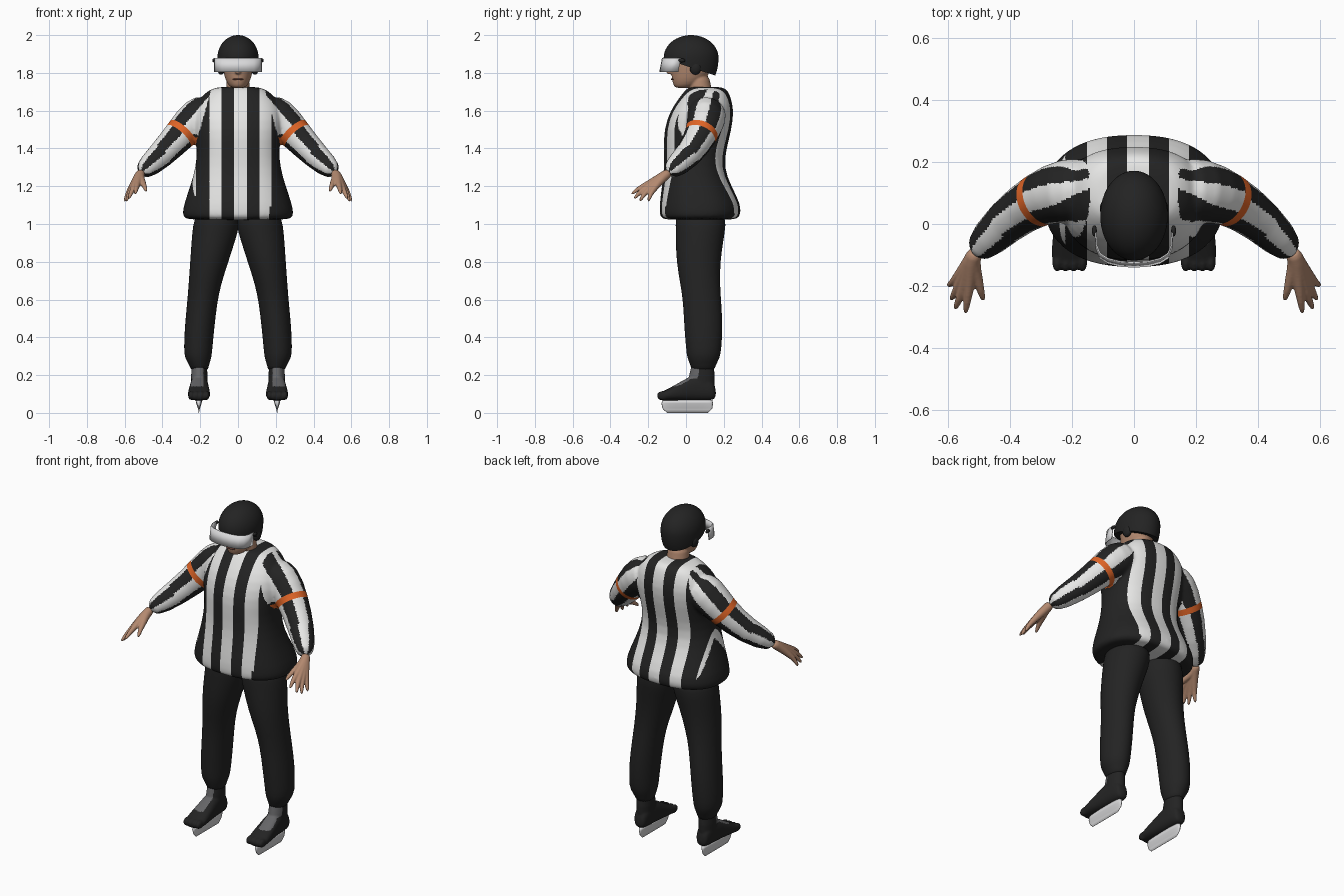
import bpy, bmesh, math
from mathutils import Vector, Matrix

if "Cube" in bpy.data.objects:
    bpy.data.objects.remove(bpy.data.objects["Cube"])


def material(name, *rgb):
    m = bpy.data.materials.new(name)
    m.use_nodes = True
    m.diffuse_color = (*rgb, 1)
    m.node_tree.nodes["Principled BSDF"].inputs["Base Color"].default_value = (*rgb, 1)
    return m


BLACK = material("black_cloth", .017, .017, .017)
WHITE = material("white_cloth", .8, .8, .79)
ORANGE = material("orange_band", .75, .13, .02)
SKIN = material("skin", .45, .25, .16)
LIPS = material("lips", .16, .06, .045)
GREY = material("boot_grey", .13, .13, .135)
STEEL = material("skate_white", .7, .7, .71)


def finish(name, bm, *mats):
    bmesh.ops.recalc_face_normals(bm, faces=bm.faces)
    me = bpy.data.meshes.new(name)
    bm.to_mesh(me)
    bm.free()
    for m in mats:
        me.materials.append(m)
    ob = bpy.data.objects.new(name, me)
    bpy.context.collection.objects.link(ob)
    for p in me.polygons:
        p.use_smooth = True
    return ob


def loft(name, rings, mat, power=1.0, segs=24, sub=1):
    """Skin rings of (centre, axis u, axis v) with capped ends."""
    bm = bmesh.new()
    loops = []
    for c, u, v in rings:
        loop = []
        for i in range(segs):
            a = math.tau * i / segs
            ca, sa = math.cos(a), math.sin(a)
            loop.append(bm.verts.new(Vector(c) + Vector(u) * math.copysign(abs(ca) ** power, ca)
                                     + Vector(v) * math.copysign(abs(sa) ** power, sa)))
        loops.append(loop)
    for a, b in zip(loops, loops[1:]):
        for i in range(segs):
            j = (i + 1) % segs
            bm.faces.new((a[i], a[j], b[j], b[i]))
    bm.faces.new(loops[0])
    bm.faces.new(loops[-1])
    ob = finish(name, bm, mat)
    if sub:
        ob.modifiers.new("smooth", "SUBSURF").levels = sub
        ob.modifiers["smooth"].render_levels = sub
    return ob


def zring(z, x0, x1, y0, y1):
    return ((x0 + x1) / 2, (y0 + y1) / 2, z), ((x1 - x0) / 2, 0, 0), (0, (y1 - y0) / 2, 0)


def yring(y, x0, x1, z0, z1):
    return ((x0 + x1) / 2, y, (z0 + z1) / 2), ((x1 - x0) / 2, 0, 0), (0, 0, (z1 - z0) / 2)


def tube(name, pts, radii, mat, segs=16):
    pts = [Vector(p) for p in pts]
    rings = []
    for i, p in enumerate(pts):
        d = (pts[min(i + 1, len(pts) - 1)] - pts[max(i - 1, 0)]).normalized()
        u = d.cross(Vector((0, 0, 1))).normalized()
        rings.append((p, u * radii[i], d.cross(u) * radii[i]))
    return loft(name, rings, mat, segs=segs)


def ball(name, centre, size, mat):
    bm = bmesh.new()
    bmesh.ops.create_uvsphere(bm, u_segments=32, v_segments=20, radius=1,
                              matrix=Matrix.Translation(centre) @ Matrix.Diagonal((*size, 1)))
    return finish(name, bm, mat)


def evaluated(ob):
    return bpy.data.meshes.new_from_object(ob.evaluated_get(bpy.context.evaluated_depsgraph_get()))


def unify(name, parts, voxel, rounds, *mats):
    """Merge overlapping parts into one soft skin."""
    bm = bmesh.new()
    for p in parts:
        bm.from_mesh(evaluated(p))
        bpy.data.objects.remove(p)
    ob = finish(name, bm)
    mod = ob.modifiers.new("merge", "REMESH")
    mod.mode, mod.voxel_size = "VOXEL", voxel
    mod = ob.modifiers.new("soften", "SMOOTH")
    mod.iterations = rounds
    me = evaluated(ob)
    ob.modifiers.clear()
    ob.data = me
    me.materials.clear()
    for m in mats:
        me.materials.append(m)
    for p in me.polygons:
        p.use_smooth = True
        p.material_index = 0
    return ob


# Jersey: torso and sleeves merged
ARM = [Vector(p) for p in ((.13, .11, 1.6), (.22, .11, 1.57), (.305, .085, 1.475),
                           (.41, .015, 1.36), (.525, -.105, 1.262))]
TORSO = [(1.02, .27, -.12, .26), (1.035, .298, -.14, .288), (1.1, .29, -.142, .295),
         (1.2, .253, -.128, .24), (1.3, .225, -.115, .2), (1.4, .215, -.118, .215),
         (1.5, .235, -.118, .242), (1.6, .24, -.085, .255), (1.67, .2, -.035, .238),
         (1.715, .15, .0, .22), (1.728, .09, .02, .18)]
parts = [loft("torso", [zring(z, -w, w, a, b) for z, w, a, b in TORSO], WHITE, .85, 32)]
for s in (1, -1):
    parts.append(tube("sleeve", [(s * p.x, p.y, p.z) for p in ARM],
                      (.105, .11, .089, .074, .054), WHITE))
jersey = unify("striped_jersey", parts, .008, 10, WHITE, BLACK, ORANGE)

# Jersey colours: vertical body stripes, lengthwise sleeve stripes, arm bands
BAND = (ARM[3] - ARM[1]).normalized()
EDGES = (.035, .1, .165, .235)
SHIFT = .013


def jersey_colour(c):
    p = Vector((abs(c.x), c.y, c.z))
    if p.x > .14 + (1.72 - p.z) * .28:
        if abs((p - ARM[2]).dot(BAND)) < .017:
            return 2
        a, b = min(zip(ARM[1:], ARM[2:]), key=lambda ab: (p - (ab[0] + ab[1]) / 2).length)
        d = (b - a).normalized()
        up = (Vector((0, 0, 1)) - d * d.z).normalized()
        r = p - a
        return int(math.cos(4 * math.atan2(r.dot(d.cross(up)), r.dot(up))) < 0)
    if abs(p.y - .06) < .21 * (1.29 - p.z) / .25 and p.x > EDGES[2]:
        return 1
    x = abs(c.x - SHIFT)
    return int(EDGES[0] < x < EDGES[1] or EDGES[2] < x < EDGES[3])


bm = bmesh.new()
bm.from_mesh(jersey.data)
cuts = [(Vector((s * e + SHIFT, 0, 0)), Vector((1, 0, 0))) for e in EDGES for s in (1, -1)]
for s in (1, -1):
    flip = Vector((s, 1, 1))
    cuts += [((ARM[2] + BAND * o) * flip, BAND * flip) for o in (-.017, .017)]
for co, no in cuts:
    bmesh.ops.bisect_plane(bm, geom=bm.verts[:] + bm.edges[:] + bm.faces[:],
                           plane_co=co, plane_no=no, dist=.0005)
for f in bm.faces:
    f.material_index = jersey_colour(f.calc_center_median())
    f.smooth = True
bm.to_mesh(jersey.data)
bm.free()

LEG = [(1.08, 0, .22, -.06, .21), (.99, -.01, .24, -.055, .212), (.92, .012, .246, -.055, .2),
       (.8, .05, .254, -.052, .182), (.68, .09, .262, -.03, .18), (.58, .11, .27, -.015, .188),
       (.45, .125, .283, -.01, .195), (.34, .135, .287, 0, .188), (.29, .14, .283, .005, .18),
       (.25, .155, .255, .025, .155), (.22, .158, .248, .03, .152)]
FOOT = [(.16, .175, .235, .075, .13), (.13, .163, .247, .065, .2), (.05, .158, .252, .065, .21),
        (-.02, .152, .26, .065, .17), (-.09, .145, .268, .065, .13), (-.13, .152, .263, .066, .11),
        (-.15, .175, .245, .07, .1)]
BLADE = [(.068, .018, -.125, .14), (.05, .014, -.13, .143), (.025, .006, -.125, .14),
         (.018, .003, -.12, .135), (0, .001, -.1, .115)]
# Finger tips and knuckles, with thumb last
FINGERS = [((.532, -.2, 1.212), (.545, -.292, 1.155)), ((.548, -.2, 1.2), (.58, -.278, 1.13)),
           ((.56, -.187, 1.192), (.593, -.247, 1.117)), ((.568, -.17, 1.187), (.602, -.2, 1.117)),
           ((.505, -.175, 1.22), (.485, -.25, 1.17))]
for s, side in ((1, "left"), (-1, "right")):
    def mx(ring):
        c, u, v = ring
        return (c[0] * s, c[1], c[2]), u, v

    loft(side + "_trouser_leg", [mx(zring(*r)) for r in LEG], BLACK)

    # Skate boot with toe lumps and grey tongue
    ankle = [zring(.29, .165, .243, .035, .145), zring(.2, .16, .25, .015, .155),
             zring(.1, .16, .25, 0, .155)]
    parts = [loft("ankle", [mx(r) for r in ankle], BLACK),
             loft("foot", [mx(yring(*r)) for r in FOOT], BLACK, .8)]
    for i in range(4):
        parts.append(ball("toe", (s * (.167 + i * .027), -.122, .092), (.016, .032, .024), BLACK))
    boot = unify(side + "_skate_boot", parts, .006, 3, BLACK, GREY)
    for p in boot.data.polygons:
        c = p.center
        if .14 < c.z < .27 and p.normal.y < -.2 and .183 < abs(c.x) < .25:
            p.material_index = 1
    loft(side + "_skate_blade", [zring(z, s * .207 - w, s * .207 + w, a, b)
                                 for z, w, a, b in BLADE], STEEL, .6, sub=0)

    # Hand
    parts = []
    for k, t in FINGERS:
        pts = [Vector(p) for p in ((.51, -.085, 1.275), (.525, -.12, 1.252), k, t)]
        pts.insert(3, (pts[2] + pts[3]) / 2 + Vector((0, -.004, .006)))
        parts.append(tube("finger", [(s * p.x, p.y, p.z) for p in pts],
                          (.028, .027, .018, .0125, .008), SKIN, 12))
    unify(side + "_hand", parts, .004, 3, SKIN)

    # Helmet ear guard, visor screw
    ball(side + "_ear_guard", (s * .09, .05, 1.825), (.02, .03, .035), BLACK)
    ball(side + "_visor_screw", (s * .128, -.022, 1.866), (.008, .018, .01), BLACK)

# Head
HEAD = [(1.718, .03, -.055, .02), (1.735, .052, -.068, .07), (1.77, .07, -.076, .11),
        (1.82, .081, -.08, .135), (1.88, .086, -.083, .14), (1.93, .07, -.05, .12)]
face = loft("head", [zring(z, -w, w, a, b) for z, w, a, b in HEAD], SKIN)
neck = loft("neck", [zring(1.68, -.07, .07, .02, .15), zring(1.73, -.06, .06, .01, .13),
                     zring(1.8, -.062, .062, .01, .125)], SKIN)
nose = loft("nose", [zring(1.792, -.017, .017, -.104, -.06), zring(1.81, -.016, .016, -.108, -.06),
                     zring(1.86, -.009, .009, -.088, -.06)], SKIN)
unify("head", [face, neck, nose], .005, 3, SKIN)
ball("mouth", (0, -.071, 1.766), (.028, .009, .005), LIPS)

# Helmet shell: dome with a deeper, trimmed lower half
bm = bmesh.new()
bmesh.ops.create_uvsphere(bm, u_segments=48, v_segments=32, radius=1)
for v in bm.verts:
    v.co = Vector((v.co.x * .109, v.co.y * .145 + .027, v.co.z * (.12 if v.co.z > 0 else .2) + 1.88))
cut = bmesh.ops.bisect_plane(bm, geom=bm.verts[:] + bm.edges[:] + bm.faces[:], clear_inner=True,
                             plane_co=(0, -.1, 1.87), plane_no=(0, .33, 1))
bmesh.ops.holes_fill(bm, edges=[e for e in cut["geom_cut"] if isinstance(e, bmesh.types.BMEdge)])
helmet = finish("helmet", bm, BLACK)

# Visor: wraparound strip, leaning forward at the bottom
half = [(.126, -.035), (.124, -.075), (.112, -.105), (.085, -.122), (.045, -.132)]
path = [(-x, y) for x, y in half] + [(0, -.135)] + half[::-1]
bm = bmesh.new()
cols = [(bm.verts.new((x, y - .006, 1.806)), bm.verts.new((x, y + .008, 1.88))) for x, y in path]
for a, b in zip(cols, cols[1:]):
    bm.faces.new((a[0], b[0], b[1], a[1]))
visor = finish("visor", bm, STEEL)
visor.modifiers.new("thickness", "SOLIDIFY").thickness = .005

for ob in (helmet, visor):
    bpy.ops.object.select_all(action="DESELECT")
    ob.select_set(True)
    bpy.context.view_layer.objects.active = ob
    bpy.ops.object.shade_smooth_by_angle(angle=math.radians(40))
